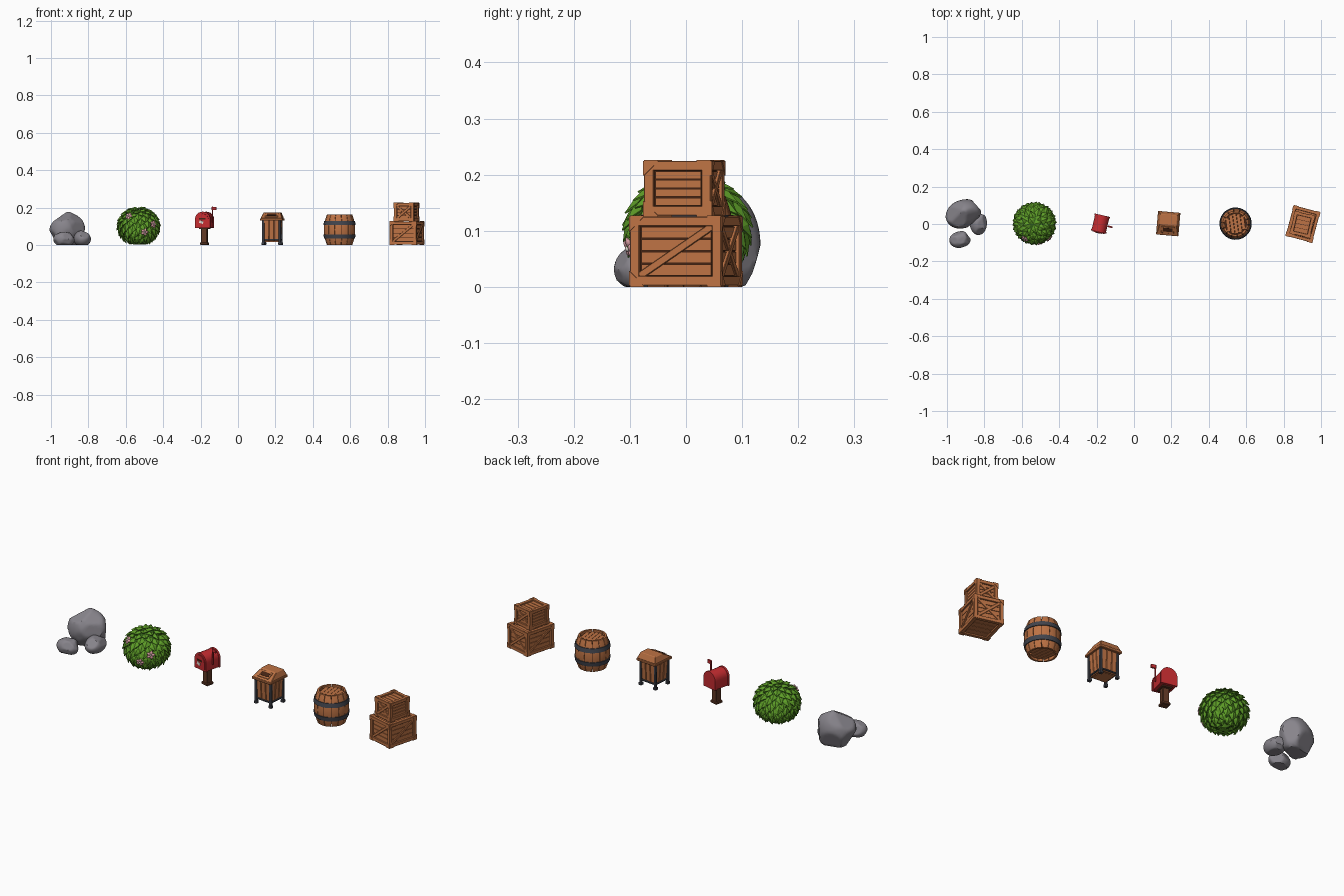
import bpy, bmesh, random
from math import pi, sin, cos, sqrt, atan2, hypot, radians
from mathutils import Vector, Matrix

random.seed(4)
if "Cube" in bpy.data.objects:
    bpy.data.objects.remove(bpy.data.objects["Cube"])


def material(name, rgb):
    lin = [(c / 255) ** 2.2 for c in rgb] + [1]
    m = bpy.data.materials.new(name)
    m.use_nodes = True
    m.diffuse_color = lin
    bsdf = m.node_tree.nodes["Principled BSDF"]
    bsdf.inputs["Base Color"].default_value = lin
    bsdf.inputs["Roughness"].default_value = 0.8
    return m


WOOD = material("warm wood", (188, 114, 70))
GAP = material("dark wood gap", (70, 40, 26))
POST = material("brown post wood", (98, 60, 42))
METAL = material("dark metal", (68, 70, 78))
STONE = material("grey stone", (134, 131, 138))
LEAF = material("leaf green", (94, 156, 44))
SHADE = material("deep green", (52, 96, 30))
PINK = material("petal pink", (226, 164, 170))
RED = material("post red", (196, 48, 52))
PALE = material("pale paper", (226, 214, 206))


def place(x, y, z, deg):
    return Matrix.Translation((x, y, z)) @ Matrix.Rotation(radians(deg), 4, 'Z')


def finish(name, bm, mat, base, smooth=False, bevel=0):
    bmesh.ops.recalc_face_normals(bm, faces=bm.faces)
    mesh = bpy.data.meshes.new(name)
    bm.to_mesh(mesh)
    bm.free()
    mesh.materials.append(mat)
    ob = bpy.data.objects.new(name, mesh)
    bpy.context.collection.objects.link(ob)
    ob.matrix_world = base
    if smooth:
        bpy.ops.object.select_all(action='DESELECT')
        ob.select_set(True)
        bpy.context.view_layer.objects.active = ob
        bpy.ops.object.shade_smooth_by_angle(angle=radians(32))
    if bevel:
        mod = ob.modifiers.new("Bevel", 'BEVEL')
        mod.width, mod.segments = bevel, 1
    return ob


def add_box(bm, size, loc, rot=Matrix.Identity(4)):
    m = Matrix.Translation(loc) @ rot @ Matrix.Diagonal((*size, 1))
    bmesh.ops.create_cube(bm, size=1, matrix=m)


def box(name, size, loc, mat, base, rot=Matrix.Identity(4), bevel=0):
    bm = bmesh.new()
    add_box(bm, size, loc, rot)
    return finish(name, bm, mat, base, bevel=bevel)


def sweep(bm, profile, a0, a1, steps):
    """Closed (radius, z) profile turned about z, capped when not a full turn."""
    full = abs(a1 - a0 - 2 * pi) < 1e-4
    rings = []
    for i in range(steps if full else steps + 1):
        a = a0 + (a1 - a0) * i / steps
        rings.append([bm.verts.new((r * cos(a), r * sin(a), z)) for r, z in profile])
    n = len(profile)
    for i in range(steps):
        p, q = rings[i], rings[(i + 1) % len(rings)]
        for k in range(n):
            bm.faces.new((p[k], q[k], q[(k + 1) % n], p[(k + 1) % n]))
    if not full:
        bm.faces.new(rings[0])
        bm.faces.new(rings[-1])


def prism(bm, outline, depth, m):
    """Outline in local xy, extruded along local z."""
    lo = [bm.verts.new(m @ Vector((x, y, 0))) for x, y in outline]
    hi = [bm.verts.new(m @ Vector((x, y, depth))) for x, y in outline]
    bm.faces.new(lo)
    bm.faces.new(hi)
    for i in range(len(lo)):
        j = (i + 1) % len(lo)
        bm.faces.new((lo[i], lo[j], hi[j], hi[i]))


# Rocks: spheres cut back by random planes
def rock(name, centre, radii, cuts, deg):
    bm = bmesh.new()
    bmesh.ops.create_icosphere(bm, subdivisions=4, radius=1)
    planes = [(Vector((random.gauss(0, 1), random.gauss(0, 1), random.gauss(0.2, 1))).normalized(),
               random.uniform(0.8, 0.92)) for _ in range(cuts)]
    for v in bm.verts:
        for n, d in planes:
            v.co -= n * max(0, v.co.dot(n) - d)
        v.co = Vector(c * r for c, r in zip(v.co, radii))
        v.co.z = max(v.co.z, -centre[2])
    finish(name, bm, STONE, place(*centre, deg), smooth=True)


rock("large_rock", (-0.912, 0.054, 0.075), (0.098, 0.076, 0.105), 18, 20)
rock("side_rock", (-0.832, 0.005, 0.034), (0.046, 0.064, 0.044), 14, 0)
rock("front_rock", (-0.93, -0.083, 0.031), (0.058, 0.045, 0.043), 14, 10)

# Bush: deep core covered with overlapping pointed leaves
bush = place(-0.532, 0.003, 0.1, 0)
radii = Vector((0.104, 0.102, 0.094))
bm = bmesh.new()
bmesh.ops.create_icosphere(bm, subdivisions=3, radius=0.97, matrix=Matrix.Diagonal((*radii, 1)))
finish("bush_core", bm, SHADE, bush, smooth=True)
bm = bmesh.new()
COUNT = 150
for i in range(COUNT):
    z = 1 - 2 * (i + 0.5) / COUNT
    a = i * pi * (3 - sqrt(5))
    n = Vector((sqrt(1 - z * z) * cos(a), sqrt(1 - z * z) * sin(a), z))
    p = n * radii
    t = (n * z - Vector((0, 0, 1))).normalized()
    s = n.cross(t)
    t = (t + s * random.uniform(-0.35, 0.35)).normalized()
    s = n.cross(t)
    long, wide = random.uniform(0.04, 0.05), random.uniform(0.018, 0.022)
    pts = [p - t * long * 0.4, p + s * wide + n * 0.002, p + t * long * 0.6 + n * 0.013,
           p - s * wide + n * 0.002, p + n * 0.011]
    vs = [bm.verts.new((q.x, q.y, max(q.z, -0.097))) for q in pts]
    for k in range(4):
        bm.faces.new((vs[k], vs[(k + 1) % 4], vs[4]))
leaves = finish("bush_leaves", bm, LEAF, bush)
mod = leaves.modifiers.new("Thickness", 'SOLIDIFY')
mod.thickness = 0.003

# Blossoms on the front of the bush
for k, d in enumerate([(-0.45, -0.72, 0.52), (0.68, -0.72, 0.1), (0.28, -0.92, -0.3)]):
    n = Vector(d).normalized()
    turn = Matrix.Translation(n * radii * 1.12) @ n.to_track_quat('Z', 'Y').to_matrix().to_4x4()
    bm = bmesh.new()
    for j in range(5):
        off = Matrix.Rotation(j * 2 * pi / 5, 4, 'Z') @ Matrix.Translation((0.011, 0, 0))
        bmesh.ops.create_icosphere(bm, subdivisions=2, radius=0.01,
                                   matrix=turn @ off @ Matrix.Diagonal((1, 0.75, 0.45, 1)))
    finish(f"blossom_{k}", bm, PINK, bush, smooth=True)
    bm = bmesh.new()
    bmesh.ops.create_icosphere(bm, subdivisions=2, radius=0.005, matrix=turn @ Matrix.Translation((0, 0, 0.003)))
    finish(f"blossom_centre_{k}", bm, PALE, bush, smooth=True)

# Mailbox: post, arched body, door, letter and flag
mail = place(-0.179, 0.002, 0, -13)
box("mail_post", (0.033, 0.033, 0.1), (0, 0, 0.05), POST, mail, bevel=0.003)
box("mail_post_foot", (0.042, 0.042, 0.014), (0, 0, 0.007), POST, mail, bevel=0.003)
box("mail_bracket", (0.05, 0.06, 0.008), (0, 0, 0.088), POST, mail, bevel=0.002)


def arch(name, half, low, spring, y0, y1, mat):
    outline = [(-half, low)] + [(-half * cos(pi * i / 12), spring + half * sin(pi * i / 12))
                                for i in range(13)] + [(half, low)]
    bm = bmesh.new()
    prism(bm, outline, y1 - y0, Matrix.Translation((0, y1, 0)) @ Matrix.Rotation(pi / 2, 4, 'X'))
    finish(name, bm, mat, mail, smooth=True)


arch("mail_body", 0.039, 0.092, 0.137, -0.042, 0.042, RED)
arch("mail_front_rim", 0.042, 0.09, 0.136, -0.046, -0.036, RED)
arch("mail_back_rim", 0.042, 0.09, 0.136, 0.036, 0.046, RED)
arch("mail_door", 0.033, 0.099, 0.134, -0.05, -0.044, RED)
box("mail_slot", (0.036, 0.003, 0.008), (0, -0.0505, 0.139), GAP, mail)
box("mail_letter", (0.022, 0.004, 0.014), (-0.006, -0.051, 0.122), PALE, mail, Matrix.Rotation(0.3, 4, 'Y'))
box("mail_flag_arm", (0.006, 0.009, 0.085), (0.045, -0.005, 0.162), RED, mail, bevel=0.001)
box("mail_flag", (0.026, 0.009, 0.018), (0.054, -0.005, 0.195), RED, mail, bevel=0.001)

# Wooden bin: tapered planks, metal corner legs and a sloped lid with a slot
can = place(0.183, 0.002, 0, -5)
quarter = [Matrix.Rotation(k * pi / 2, 4, 'Z') for k in range(4)]
bm = bmesh.new()
bmesh.ops.create_cone(bm, segments=4, cap_ends=True, radius1=0.037 * sqrt(2), radius2=0.045 * sqrt(2),
                      depth=0.114, matrix=Matrix.Translation((0, 0, 0.077)) @ Matrix.Rotation(pi / 4, 4, 'Z'))
finish("bin_core", bm, GAP, can)
planks, legs = bmesh.new(), bmesh.new()
lean = Matrix.Rotation(0.07, 4, 'X')
for turn in quarter:
    for x in (-0.028, 0, 0.028):
        add_box(planks, (0.0255, 0.007, 0.116), turn @ Vector((x, -0.043, 0.078)), turn @ lean)
    add_box(legs, (0.013, 0.013, 0.138), turn @ Vector((0.045, 0.045, 0.069)), turn)
    add_box(legs, (0.017, 0.017, 0.014), turn @ Vector((0.045, 0.045, 0.007)), turn)
    add_box(legs, (0.09, 0.007, 0.008), turn @ Vector((0, -0.045, 0.028)), turn)
finish("bin_planks", planks, WOOD, can, bevel=0.0015)
finish("bin_legs", legs, METAL, can, bevel=0.0015)
box("bin_base", (0.072, 0.072, 0.006), (0, 0, 0.02), WOOD, can)
box("bin_lid_edge", (0.12, 0.126, 0.012), (0, 0, 0.136), WOOD, can, bevel=0.002)
bm = bmesh.new()
low = [bm.verts.new((x * 0.058, y * 0.061, 0.142)) for x, y in ((-1, -1), (1, -1), (1, 1), (-1, 1))]
top = [bm.verts.new((x * 0.046, y, 0.173)) for x, y in ((-1, -0.006), (1, -0.006), (1, 0.048), (-1, 0.048))]
bm.faces.new(low)
bm.faces.new(top)
for i in range(4):
    j = (i + 1) % 4
    bm.faces.new((low[i], low[j], top[j], top[i]))
finish("bin_lid", bm, WOOD, can, bevel=0.002)
slope = Matrix.Rotation(atan2(0.031, 0.055), 4, 'X')
box("bin_slot_frame", (0.068, 0.04, 0.006), (0, -0.033, 0.158), WOOD, can, slope, bevel=0.001)
box("bin_slot", (0.052, 0.022, 0.004), (0, -0.0335, 0.1605), GAP, can, slope)

# Barrel: separate staves on a dark core, metal hoops and planked heads
barrel = place(0.543, 0.002, 0, 8)


def bulge(z):
    return 0.068 + 0.016 * (1 - ((z - 0.081) / 0.081) ** 2)


heights = [0.162 * k / 10 for k in range(11)]
bm = bmesh.new()
sweep(bm, [(bulge(z) - 0.003, z) for z in heights[1:-1]] + [(0.001, 0.146), (0.001, 0.016)], 0, 2 * pi, 32)
finish("barrel_core", bm, GAP, barrel, smooth=True)
bm = bmesh.new()
STAVES = 14
for k in range(STAVES):
    a, half = 2 * pi * k / STAVES, pi / STAVES - 0.016
    sweep(bm, [(bulge(z), z) for z in heights] + [(0.058, 0.162), (0.058, 0)], a - half, a + half, 3)
finish("barrel_staves", bm, WOOD, barrel, smooth=True)
bm = bmesh.new()
for mid in (0.045, 0.117):
    z0, z1 = mid - 0.011, mid + 0.011
    sweep(bm, [(bulge(z0) + 0.004, z0), (bulge(z1) + 0.004, z1), (bulge(z1) - 0.004, z1),
               (bulge(z0) - 0.004, z0)], 0, 2 * pi, 32)
finish("barrel_hoops", bm, METAL, barrel, smooth=True)
bm = bmesh.new()
for z in (0.012, 0.15):
    for x in (-0.04, -0.02, 0, 0.02, 0.04):
        add_box(bm, (0.0185, 2 * sqrt(0.054 ** 2 - x * x), 0.008), (x, 0, z))
finish("barrel_heads", bm, WOOD, barrel)


# Crates: dark core, planks, edge beams, corner gussets and braces
def crate(name, base, size, braces):
    half, t = Vector(size) / 2, 0.017
    box(name + "_core", Vector(size) - Vector((0.018,) * 3), (0, 0, 0), GAP, base)
    beams, planks, gussets = bmesh.new(), bmesh.new(), bmesh.new()
    for ax in range(3):
        b, c = (ax + 1) % 3, (ax + 2) % 3
        for sb in (-1, 1):
            for sc in (-1, 1):
                dim, loc = Vector((t, t, t)), Vector((0, 0, 0))
                dim[ax] = size[ax]
                loc[b], loc[c] = sb * (half[b] - t / 2), sc * (half[c] - t / 2)
                add_box(beams, dim, loc)
    sides = [(Matrix.Rotation(k * pi / 2, 4, 'Z') @ Matrix.Rotation(pi / 2, 4, 'X'), k % 2) for k in range(4)]
    sides += [(Matrix.Identity(4), 2), (Matrix.Rotation(pi, 4, 'X'), 2)]
    for k, (turn, kind) in enumerate(sides):
        w, h, d = [(half.x, half.z, half.y), (half.y, half.z, half.x), (half.x, half.y, half.z)][kind]
        u, v = w - t, h - t
        for j in range(4):
            y = -v + (j + 0.5) * v / 2
            add_box(planks, (2 * u - 0.005, v / 2 - 0.002, 0.004), turn @ Vector((0, y, d - 0.008)), turn)
        for sign in braces[k]:
            spin = turn @ Matrix.Rotation(sign * atan2(v, u), 4, 'Z')
            add_box(beams, (2 * hypot(u, v), 0.013, 0.008), turn @ Vector((0, 0, d - 0.0055 + 0.0005 * sign)), spin)
        g = 0.026
        for sx in (-1, 1):
            for sy in (-1, 1):
                tri = [(sx * w, sy * h), (sx * (w - g), sy * h), (sx * w, sy * (h - g))]
                prism(gussets, tri, 0.003, turn @ Matrix.Translation((0, 0, d - 0.001)))
    finish(name + "_planks", planks, WOOD, base)
    finish(name + "_beams", beams, WOOD, base, bevel=0.001)
    finish(name + "_gussets", gussets, WOOD, base)


crate("lower_crate", place(0.903, 0, 0.0635, -15), (0.146, 0.168, 0.123), [(1,), (1,), (1, -1), (1,), (), ()])
crate("upper_crate", place(0.9, -0.003, 0.1755, -13), (0.11, 0.122, 0.097), [(1, -1), (), (1, -1), (), (), ()])
